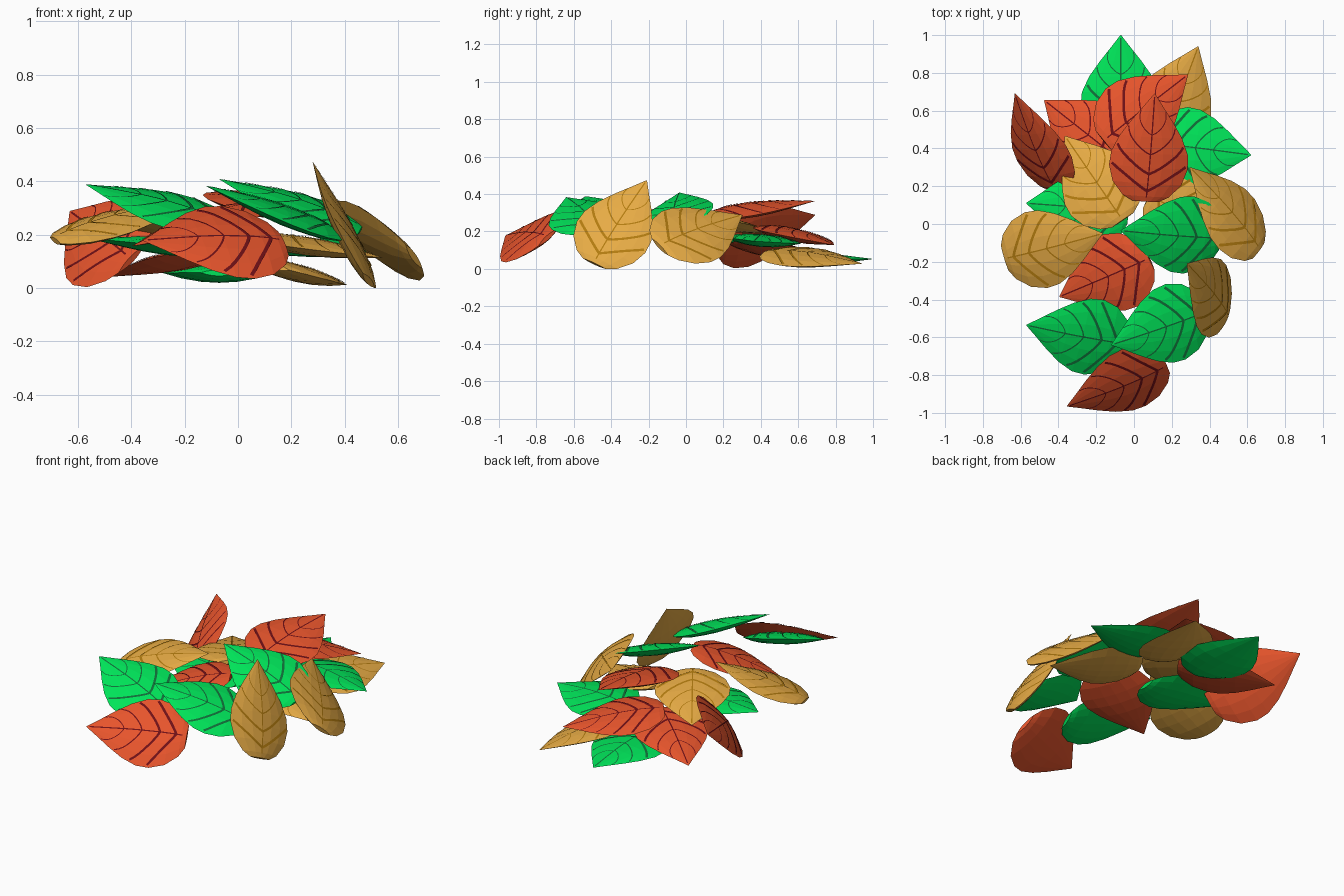
import bpy
from mathutils import Vector, Matrix
from math import cos, sin, radians

if "Cube" in bpy.data.objects:
    bpy.data.objects.remove(bpy.data.objects["Cube"])

# Half-width outline from base (s=0) to tip (s=1)
OUTLINE = [(0, .07), (.05, .125), (.17, .185), (.32, .212), (.45, .206),
           (.6, .168), (.75, .11), (.88, .053), (1, .002)]
TOP, BELLY, LENGTH, SEG = .03, .036, .55, 6


def half_width(s):
    for (a, wa), (b, wb) in zip(OUTLINE, OUTLINE[1:]):
        if s <= b:
            return wa + (wb - wa) * (s - a) / (b - a)
    return 0


def point(s, t, height):
    w = half_width(s)
    return (s * LENGTH, t * w, height * (1 - t * t) * min(1, w / .2))


def material(name, rgb):
    m = bpy.data.materials.new(name)
    m.diffuse_color = (*rgb, 1)
    m.use_nodes = True
    m.node_tree.nodes["Principled BSDF"].inputs["Base Color"].default_value = m.diffuse_color
    return m


def blade_mesh(name):
    # Closed lens-shaped blade: rings across the leaf, top then belly
    verts, faces = [], []
    n = 2 * SEG
    for s, _ in OUTLINE:
        verts += [point(s, 1 - 2 * i / SEG, TOP) for i in range(SEG)]
        verts += [point(s, -1 + 2 * i / SEG, -BELLY) for i in range(SEG)]
    rings = len(OUTLINE)
    for r in range(rings - 1):
        for i in range(n):
            j = (i + 1) % n
            faces.append((r * n + i, r * n + j, (r + 1) * n + j, (r + 1) * n + i))
    faces.append(tuple(range(n))[::-1])
    faces.append(tuple((rings - 1) * n + i for i in range(n)))
    me = bpy.data.meshes.new(name)
    me.from_pydata(verts, [], [f[::-1] for f in faces])
    return me


def vein_mesh(name):
    # Thin ribbons lying just above the top of the blade
    verts, faces = [], []

    def ribbon(path, width):
        start = len(verts)
        for k, (s, t) in enumerate(path):
            p = Vector(point(s, t, TOP))
            a = Vector(point(*path[max(k - 1, 0)], TOP))
            b = Vector(point(*path[min(k + 1, len(path) - 1)], TOP))
            d = b - a
            side = Vector((-d.y, d.x, 0)).normalized() * width
            for sg in (1, -1):
                q = p + side * sg
                verts.append((q.x, q.y, p.z + .002))
        for k in range(len(path) - 1):
            i = start + 2 * k
            faces.append((i, i + 1, i + 3, i + 2))

    ribbon([(.04 + .93 * k / 10, 0) for k in range(11)], .0035)
    # Side veins: start, rise towards the tip, half-width
    for s0, rise, width in ((.1, .24, .007), (.26, .26, .0065), (.44, .25, .0035), (.62, .22, .0025)):
        for sg in (1, -1):
            ribbon([(s0 + rise * (k / 7) ** 1.25, sg * .94 * k / 7) for k in range(8)], width)
    me = bpy.data.meshes.new(name)
    me.from_pydata(verts, [], faces)
    return me


COLOURS = {"red": ((.8, .09, .025), (.16, .005, .008)),
           "green": ((0, .78, .1), (.005, .16, .04)),
           "tan": ((.8, .41, .06), (.45, .2, .005))}
MESHES = {}
for c, (body, vein) in COLOURS.items():
    pair = blade_mesh(c + "_blade"), vein_mesh(c + "_veins")
    pair[0].materials.append(material(c + "_leaf", body))
    pair[1].materials.append(material(c + "_vein", vein))
    MESHES[c] = pair

# Each leaf: colour, tip, base, roll in degrees (positive lifts its left side)
LEAVES = [
    ("green", (-.07, 1, .055), (-.07, .45, .06), 0),
    ("tan", (.34, .94, .03), (.13, .42, .085), 13),
    ("red", (.285, .79, .13), (-.16, .44, .22), -5),
    ("red", (.11, .69, .365), (.06, .12, .29), 10),
    ("red", (-.475, .655, .045), (-.05, .32, .15), 0),
    ("red", (-.63, .69, .29), (-.4, .18, .11), -50),
    ("tan", (-.365, .465, .19), (-.06, .02, .28), 0),
    ("green", (.62, .365, .15), (.09, .43, .16), -5),
    ("green", (-.57, .11, .19), (-.03, .07, .14), 0),
    ("tan", (.295, .3, .29), (.66, -.14, .12), 42),
    ("tan", (-.165, -.05, .33), (-.685, -.18, .18), 10),
    ("green", (-.07, -.035, .41), (.46, -.07, .22), -14),
    ("red", (-.395, -.385, .16), (.08, -.18, .31), -5),
    ("green", (-.57, -.535, .39), (-.04, -.63, .23), -16),
    ("green", (-.12, -.64, .385), (.38, -.46, .2), -14),
    ("red", (-.355, -.965, .18), (.17, -.74, .17), -40),
    ("tan", (.28, -.21, .475), (.49, -.49, .03), 40),
    ("tan", (.545, -.08, .115), (.08, .15, .19), 0),
]

for i, (c, tip, base, roll) in enumerate(LEAVES, 1):
    tip, base = Vector(tip), Vector(base)
    x = (tip - base).normalized()
    left = Vector((0, 0, 1)).cross(x).normalized()
    up = x.cross(left)
    r = radians(roll)
    y = left * cos(r) + up * sin(r)
    z = x.cross(y)
    k = (tip - base).length / LENGTH
    rot = Matrix((x * k, y, z)).transposed().to_4x4()
    for part, me in zip(("leaf", "leaf_veins"), MESHES[c]):
        ob = bpy.data.objects.new(f"{c}_{part}_{i}", me)
        bpy.context.collection.objects.link(ob)
        ob.matrix_world = Matrix.Translation(base) @ rot

# Rest the pile on the ground
obs = list(bpy.context.collection.objects)
low = min((o.matrix_basis @ v.co).z for o in obs for v in o.data.vertices)
for o in obs:
    o.location.z -= low
